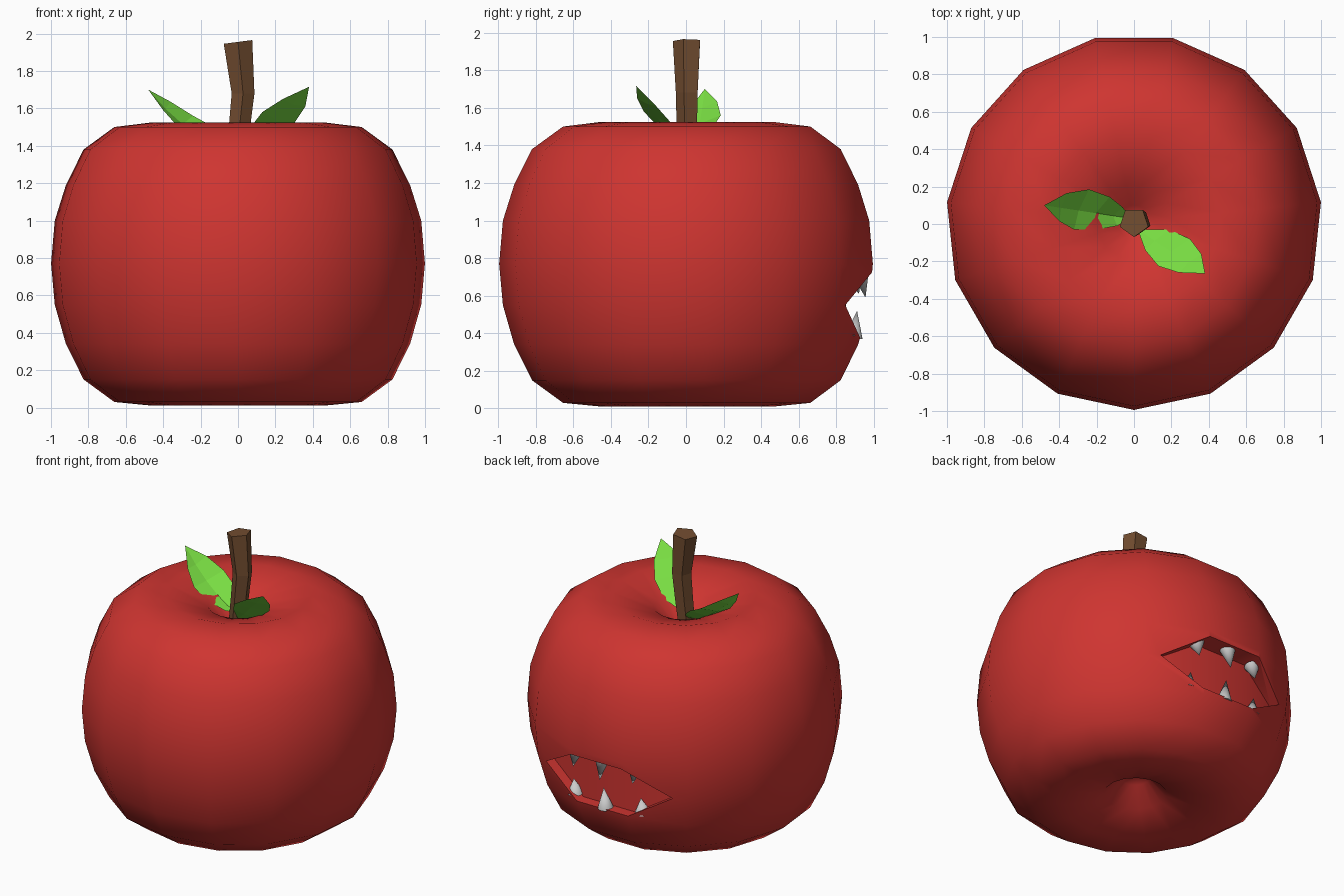
import bpy, bmesh, math
from mathutils import Vector

if "Cube" in bpy.data.objects:
    bpy.data.objects.remove(bpy.data.objects["Cube"])


def material(name, color):
    m = bpy.data.materials.new(name)
    m.diffuse_color = (*color, 1)
    m.use_nodes = True
    m.node_tree.nodes["Principled BSDF"].inputs["Base Color"].default_value = m.diffuse_color
    return m


def make(name, verts, faces, mat=None, recalc=True):
    me = bpy.data.meshes.new(name)
    me.from_pydata(verts, [], faces)
    if recalc:
        bm = bmesh.new()
        bm.from_mesh(me)
        bmesh.ops.recalc_face_normals(bm, faces=bm.faces)
        bm.to_mesh(me)
        bm.free()
    ob = bpy.data.objects.new(name, me)
    bpy.context.collection.objects.link(ob)
    if mat:
        me.materials.append(mat)
    return ob


def bridge(rings, n):
    """Quads joining consecutive rings of n vertices."""
    return [(r * n + i, r * n + (i + 1) % n, (r + 1) * n + (i + 1) % n, (r + 1) * n + i)
            for r in range(rings - 1) for i in range(n)]


def smooth(ob, angle):
    bpy.ops.object.select_all(action='DESELECT')
    ob.select_set(True)
    bpy.context.view_layer.objects.active = ob
    bpy.ops.object.shade_smooth_by_angle(angle=math.radians(angle))


red = material("red_skin", (0.62, 0.035, 0.03))
brown = material("bark", (0.17, 0.075, 0.03))
green = material("leaf_green", (0.19, 0.72, 0.055))

# Body: 15-sided lathe with a dimple at each end
SIDES, CY = 15, 0.011
profile = [(0.09, 0.20), (0.2, 0.085), (0.46, 0.01), (0.665, 0.03), (0.83, 0.15), (0.925, 0.34),
           (0.985, 0.55), (1.005, 0.77), (0.985, 1.0), (0.925, 1.19), (0.83, 1.38),
           (0.665, 1.5), (0.46, 1.525), (0.2, 1.445), (0.09, 1.33)]
verts = []
for r, z in profile:
    for k in range(SIDES):
        a = math.radians(-90 + 360 / SIDES * k)
        verts.append((r * math.cos(a), CY + r * math.sin(a), z))
faces = bridge(len(profile), SIDES)
n = len(verts)
verts += [(0, CY, 0.23), (0, CY, 1.30)]
for k in range(SIDES):
    j = (k + 1) % SIDES
    faces.append((n, j, k))
    faces.append((n + 1, n - SIDES + k, n - SIDES + j))
body = make("apple_body", verts, faces, red)

# Mouth: six-sided pocket cut into the back, floor following the skin
floor = [(-0.49, 0.77, 0.55), (-0.2, 0.85, 0.38), (0.2, 0.85, 0.38),
         (0.49, 0.77, 0.55), (0.2, 0.85, 0.73), (-0.2, 0.85, 0.73)]
cv = floor + [(x, 1.2, z) for x, y, z in floor]
cutter = make("mouth_cutter", cv, bridge(2, 6) + [(0, 1, 5), (1, 2, 4, 5), (2, 3, 4),
                                                 (6, 7, 8, 9, 10, 11)])
cutter.hide_render = True
mod = body.modifiers.new("mouth", 'BOOLEAN')
mod.operation, mod.solver, mod.object = 'DIFFERENCE', 'EXACT', cutter
bpy.context.view_layer.objects.active = body
bpy.ops.object.modifier_apply(modifier="mouth")
bpy.data.objects.remove(cutter)
smooth(body, 38)


# Teeth: smooth cones, three above and three below
def tooth(name, base, tip, radius):
    base, tip = Vector(base), Vector(tip)
    d = tip - base
    bpy.ops.mesh.primitive_cone_add(vertices=20, radius1=radius, radius2=0,
                                    depth=d.length, location=(base + tip) / 2)
    ob = bpy.context.object
    ob.name = name
    ob.rotation_euler = d.to_track_quat('Z', 'Y').to_euler()
    smooth(ob, 40)


for i, x in enumerate((-0.23, 0, 0.23)):
    side = abs(x) > 0.1
    y, dz = (0.89, -0.02) if side else (0.925, 0)
    tooth(f"upper_tooth_{i}", (x, y, 0.735 + dz), (x, y + 0.03, 0.59 + dz * -1), 0.05)
    y, dz = (0.85, 0.02) if side else (0.89, 0)
    tooth(f"lower_tooth_{i}", (x * 1.13, y, 0.375 + dz), (x * 1.13, y + 0.02, 0.52 - dz), 0.05)

# Stem: bent five-sided prism, tilted at the top
path = [(-0.02, 1.27, 0.055, 0), (0.008, 1.5, 0.06, 0), (0.027, 1.68, 0.064, 0),
        (0.0, 1.955, 0.08, 0.13)]
sv = []
for cx, z, r, tilt in path:
    for k in range(5):
        a = math.radians(-90 + 72 * k)
        x = r * math.cos(a)
        sv.append((cx + x, 0.01 + r * math.sin(a), z + x * tilt))
make("stem", sv, bridge(4, 5) + [(0, 1, 2, 3, 4), (15, 16, 17, 18, 19)], brown)


# Leaves: folded sheets, two outlines meeting at base and tip with a midrib
def leaf(name, base, tip, high, low, fold):
    b, t = Vector(base), Vector(tip)
    m = len(high)
    mid = []
    for i in range(m):
        p = b.lerp(t, (i + 1) / (m + 1))
        p.z = (high[i][2] + low[i][2]) / 2 - fold
        mid.append(p)
    v = [b, *[Vector(p) for p in high], *mid, *[Vector(p) for p in low], t]
    e = len(v) - 1
    H, M, L = 1, 1 + m, 1 + 2 * m
    f = [(0, M, H), (0, L, M), (e, H + m - 1, M + m - 1), (e, M + m - 1, L + m - 1)]
    for i in range(m - 1):
        f += [(H + i, M + i, M + i + 1, H + i + 1), (M + i, L + i, L + i + 1, M + i + 1)]
    ob = make(name, v, f, green)
    if sum(p.normal.z for p in ob.data.polygons) < 0:
        ob.data.flip_normals()


leaf("left_leaf", (-0.02, 0.03, 1.38), (-0.48, 0.10, 1.70),
     [(-0.06, 0.09, 1.44), (-0.13, 0.145, 1.50), (-0.24, 0.185, 1.56), (-0.36, 0.165, 1.635)],
     [(-0.09, -0.01, 1.39), (-0.20, -0.03, 1.43), (-0.32, -0.03, 1.50), (-0.40, 0.015, 1.59)], 0.015)
leaf("right_leaf", (0.02, -0.03, 1.37), (0.38, -0.265, 1.715),
     [(0.06, -0.14, 1.49), (0.13, -0.225, 1.58), (0.24, -0.26, 1.65)],
     [(0.19, -0.03, 1.43), (0.30, -0.08, 1.52), (0.36, -0.16, 1.61)], 0.01)
